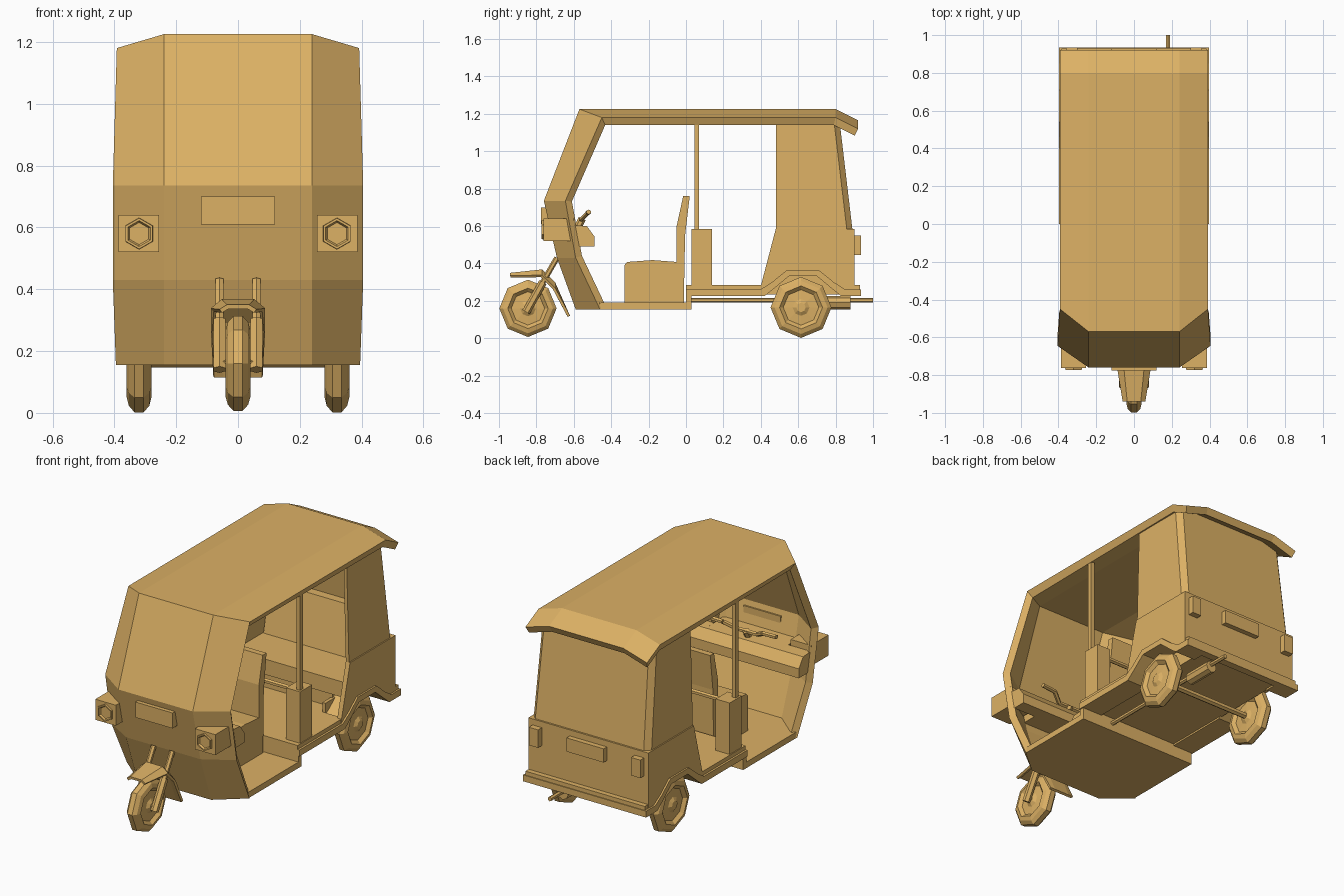
import bpy, bmesh, math
from mathutils import Vector, Matrix

if "Cube" in bpy.data.objects:
    bpy.data.objects.remove(bpy.data.objects["Cube"])

paint = bpy.data.materials.new("ochre_paint")
paint.diffuse_color = (0.72, 0.44, 0.13, 1)
paint.use_nodes = True
paint.node_tree.nodes["Principled BSDF"].inputs["Base Color"].default_value = paint.diffuse_color


def finish(name, bm, recalc=True):
    if recalc:
        bmesh.ops.recalc_face_normals(bm, faces=bm.faces)
    me = bpy.data.meshes.new(name)
    bm.to_mesh(me)
    bm.free()
    me.materials.append(paint)
    ob = bpy.data.objects.new(name, me)
    bpy.context.collection.objects.link(ob)
    return ob


def prism(name, pts, a, b, axis="x"):
    """Extrude a flat outline from a to b: (y,z) outline along x, or (x,y) outline along z."""
    bm = bmesh.new()
    place = (lambda p, t: (t, p[0], p[1])) if axis == "x" else (lambda p, t: (p[0], p[1], t))
    lo = [bm.verts.new(place(p, a)) for p in pts]
    hi = [bm.verts.new(place(p, b)) for p in pts]
    n = len(pts)
    bm.faces.new(lo)
    bm.faces.new(hi)
    for i in range(n):
        bm.faces.new((lo[i], lo[(i + 1) % n], hi[(i + 1) % n], hi[i]))
    return finish(name, bm)


def box(name, x0, x1, y0, y1, z0, z1):
    return prism(name, [(y0, z0), (y1, z0), (y1, z1), (y0, z1)], x0, x1)


def sheet(name, rows, thick):
    """Skin a grid of points and thicken it inwards."""
    bm = bmesh.new()
    g = [[bm.verts.new(p) for p in row] for row in rows]
    for r in range(len(g) - 1):
        for c in range(len(g[0]) - 1):
            bm.faces.new((g[r][c], g[r][c + 1], g[r + 1][c + 1], g[r + 1][c]))
    ob = finish(name, bm, False)
    m = ob.modifiers.new("thickness", "SOLIDIFY")
    m.thickness, m.offset, m.use_even_offset = thick, -1, True
    return ob


def lathe(name, prof, n, loc, axis="x"):
    """Revolve (offset, radius) pairs about an axis, capping both ends."""
    bm = bmesh.new()
    rings = []
    for t, r in prof:
        ring = []
        for i in range(n):
            a = 2 * math.pi * i / n
            s, c = r * math.sin(a), r * math.cos(a)
            v = (t, s, c) if axis == "x" else (s, t, c)
            ring.append(bm.verts.new(Vector(v) + Vector(loc)))
        rings.append(ring)
    for A, B in zip(rings, rings[1:]):
        for i in range(n):
            bm.faces.new((A[i], A[(i + 1) % n], B[(i + 1) % n], B[i]))
    bm.faces.new(rings[0])
    bm.faces.new(rings[-1])
    return finish(name, bm)


def rods(name, path, r, n=6):
    """Straight round bars joining the points of a path."""
    bm = bmesh.new()
    for p, q in zip(path, path[1:]):
        p, q = Vector(p), Vector(q)
        d = q - p
        mat = Matrix.Translation((p + q) / 2) @ d.to_track_quat("Z", "Y").to_matrix().to_4x4()
        bmesh.ops.create_cone(bm, cap_ends=True, segments=n, radius1=r, radius2=r,
                              depth=d.length, matrix=mat)
    return finish(name, bm)


# Front shield and roof: (centre y, z, side x, side y, side z) per row
shell = [(-.59, .155, .395, -.46, .155), (-.69, .43, .405, -.59, .43),
         (-.76, .735, .405, -.645, .735), (-.57, 1.225, .392, -.45, 1.18),
         (.80, 1.225, .392, .80, 1.18), (.92, 1.165, .392, .92, 1.12)]
sheet("front_shield_and_roof",
      [[(-sx, sy, sz), (-.24, cy, cz), (.24, cy, cz), (sx, sy, sz)]
       for cy, cz, sx, sy, sz in shell], .042)

# Rear canopy wrapping round the passenger space
canopy = []
for z, x, yf, yb in ((.58, .38, .48, .89), (1.17, .365, .48, .82)):
    half = [(x, yf), (x, yb - .03), (x - .03, yb)]
    canopy.append([(a, b, z) for a, b in half] + [(-a, b, z) for a, b in reversed(half)])
sheet("rear_canopy", canopy, .02)

# Floors and step
prism("front_floor", [(-.24, -.585), (.24, -.585), (.39, -.46), (.39, .03),
                      (-.39, .03), (-.39, -.46)], .155, .19, "z")
box("floor_step", -.39, .39, 0, .03, .155, .262)
prism("rear_floor", [(.385, 0), (.385, .42), (.265, .42), (.265, .83), (.385, .83), (.385, .93),
                     (-.385, .93), (-.385, .83), (-.265, .83), (-.265, .42), (-.385, .42),
                     (-.385, 0)], .235, .285, "z")
box("rear_panel", -.385, .385, .875, .90, .26, .585)
box("rear_bumper", -.395, .395, .89, .935, .225, .262)
box("rear_plate", -.12, .12, .895, .93, .47, .55)
box("front_plate", -.12, .12, -.775, -.70, .61, .70)

# Parts repeated on both sides
arch_top = [(.40, .262), (.46, .30), (.54, .365), (.71, .365), (.79, .30), (.85, .262)]
arch_low = [(.83, .225), (.78, .265), (.70, .332), (.55, .332), (.47, .265), (.42, .225)]
for s, side in ((1, "right"), (-1, "left")):
    prism(side + "_wheel_arch_sill", [(.0, .262)] + arch_top + [(.935, .262), (.935, .225)]
          + arch_low + [(0, .225)], s * .26, s * .397)
    prism(side + "_rear_side_panel", arch_top + [(.90, .262), (.90, .585), (.48, .585), (.40, .28)],
          s * .36, s * .387)
    box(side + "_wheel_well_wall", s * .25, s * .27, .42, .83, .235, .34)
    box(side + "_door_post", s * .29, s * .38, .03, .14, .26, .585)
    box(side + "_roof_pole", s * .345, s * .37, .045, .07, .58, 1.16)
    box(side + "_tail_light", s * .30, s * .36, .895, .935, .445, .55)
    box(side + "_headlight_box", s * .255, s * .387, -.762, -.60, .52, .64)
    lathe(side + "_headlight_rim", [(-.755, .052), (-.772, .05), (-.772, .042), (-.7625, .036)],
          6, (s * .32, 0, .58), "y")
    # fork leg with thicker sleeve
    rods(side + "_fork_leg", [(s * .06, -.835, .18), (s * .06, -.69, .43)], .015)
    rods(side + "_fork_sleeve", [(s * .06, -.855, .14), (s * .06, -.765, .30)], .022)

# Wheels
half = [(.038, .025), (.026, .045), (.022, .095), (.04, .115), (.033, .142), (.015, .163)]
tyre = half + [(-t, r) for t, r in reversed(half)]
lathe("rear_right_wheel", tyre, 8, (.32, .615, .165))
lathe("rear_left_wheel", tyre, 8, (-.32, .615, .165))
lathe("front_wheel", [(t, r * .94) for t, r in tyre], 8, (0, -.845, .16))
rods("rear_axle", [(-.30, .615, .165), (.30, .615, .165)], .018)
rods("front_axle", [(-.07, -.845, .16), (.07, -.845, .16)], .014)

# Front mudguard, bent over the wheel
sheet("front_mudguard",
      [[(-w, y, z - d), (-w * .6, y, z), (w * .6, y, z), (w, y, z - d)]
       for y, z, w, d in ((-.94, .35, .06, .015), (-.77, .368, .088, .03),
                          (-.70, .30, .088, .03), (-.62, .12, .08, .0))], .014)

# Dashboard and handlebar
prism("dashboard", [(-.70, .61), (-.53, .60), (-.49, .545), (-.49, .49), (-.66, .49)], -.24, .24)
for s, side in ((1, "right"), (-1, "left")):
    prism(side + "_dashboard_end", [(-.60, .605), (-.53, .60), (-.49, .545), (-.49, .49),
                                    (-.57, .49)], s * .24, s * .385)
rods("steering_column", [(0, -.585, .58), (0, -.555, .64)], .02)
rods("handlebar", [(-.22, -.52, .675), (-.13, -.525, .67), (-.07, -.56, .635),
                   (.07, -.56, .635), (.13, -.525, .67), (.22, -.52, .675)], .013)

# Driver seat
prism("driver_seat", [(-.33, .185), (-.33, .39), (-.315, .408), (-.18, .418), (-.05, .408),
                      (-.02, .40), (-.02, .185)], -.17, .17)
prism("driver_backrest", [(-.05, .40), (-.05, .60), (-.015, .76), (.02, .76), (-.005, .55),
                          (-.012, .185), (-.03, .185)], -.17, .17)
rods("partition_rail", [(-.33, .085, .56), (.33, .085, .56)], .014)

# Passenger seat
box("passenger_seat_base", -.26, .26, .50, .86, .27, .38)
box("passenger_seat_cushion", -.36, .36, .48, .86, .37, .46)
prism("passenger_backrest", [(.74, .45), (.80, .74), (.86, .74), (.86, .45)], -.355, .355)

# Exhaust under the floor
rods("exhaust_pipe", [(.18, .03, .203), (.18, 1.0, .203)], .013)
rods("exhaust_muffler", [(.18, .70, .19), (.18, .88, .19)], .035, 8)
